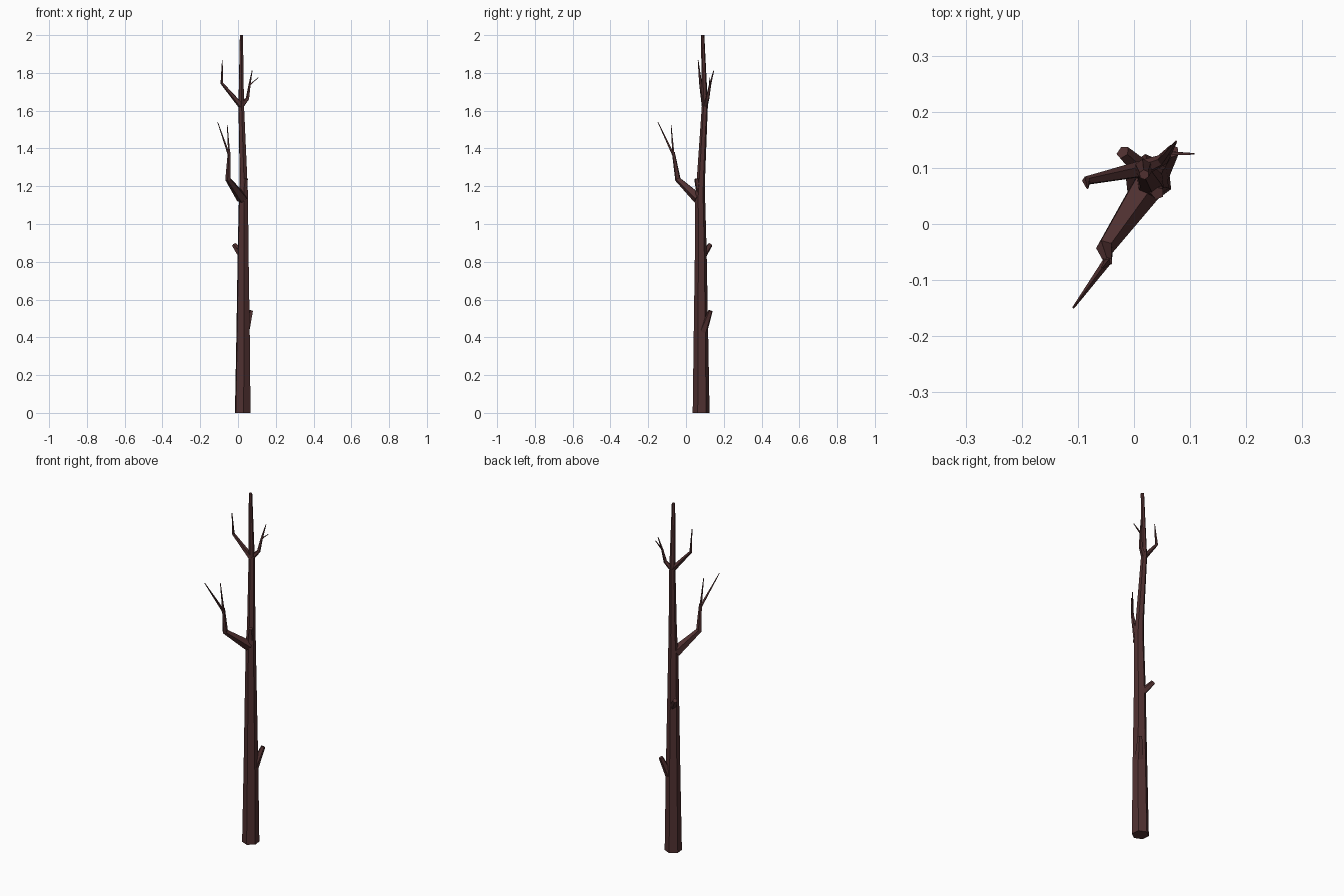
import bpy, bmesh, math
from mathutils import Vector

bark = bpy.data.materials.new("dark_red_brown_bark")
bark.diffuse_color = (0.08, 0.03, 0.03, 1)


def limb(name, path, sides=5, flat=False, turn=0.0):
    """Tapered faceted tube through (x, y, z, radius) points."""
    bm = bmesh.new()
    pts = [Vector(p[:3]) for p in path]
    rings = []
    for i, p in enumerate(pts):
        d = Vector((0, 0, 0))
        if i > 0:
            d += (p - pts[i - 1]).normalized()
        if i < len(pts) - 1:
            d += (pts[i + 1] - p).normalized()
        if flat:
            d = Vector((0, 0, 1))
        d.normalize()
        # keep a steady reference direction so that the rings do not twist
        ref = Vector((0.83, -0.55, 0))
        u = (ref - d * ref.dot(d)).normalized()
        v = d.cross(u)
        ring = []
        for k in range(sides):
            a = turn + 2 * math.pi * k / sides
            ring.append(bm.verts.new(p + (u * math.cos(a) + v * math.sin(a)) * path[i][3]))
        rings.append(ring)
    for a, b in zip(rings, rings[1:]):
        for k in range(sides):
            n = (k + 1) % sides
            bm.faces.new((a[k], a[n], b[n], b[k]))
    bm.faces.new(rings[0][::-1])
    bm.faces.new(rings[-1])
    bmesh.ops.recalc_face_normals(bm, faces=bm.faces[:])
    me = bpy.data.meshes.new(name)
    bm.to_mesh(me)
    bm.free()
    me.materials.append(bark)
    ob = bpy.data.objects.new(name, me)
    bpy.context.collection.objects.link(ob)
    return ob


# Trunk, slightly crooked, with level hexagonal rings
limb("trunk", [(0.025, 0.080, 0, 0.045), (0.027, 0.079, 0.45, 0.038),
               (0.027, 0.078, 0.87, 0.031), (0.029, 0.075, 1.15, 0.026),
               (0.029, 0.079, 1.24, 0.022), (0.017, 0.100, 1.63, 0.016),
               (0.018, 0.088, 2.0, 0.009)], 6, True, math.radians(10))

# Large lower branch with its fork
limb("large_branch", [(0.022, 0.066, 1.135, 0.030), (-0.052, -0.043, 1.237, 0.016),
                      (-0.046, -0.067, 1.38, 0.008)])
limb("large_branch_long_twig", [(-0.046, -0.064, 1.36, 0.008), (-0.108, -0.149, 1.54, 0.002)], 4)
limb("large_branch_short_twig", [(-0.046, -0.066, 1.36, 0.007), (-0.057, -0.079, 1.525, 0.002)], 4)

# Upper left branch
limb("upper_left_branch", [(0.017, 0.098, 1.625, 0.016), (-0.085, 0.077, 1.745, 0.008),
                           (-0.083, 0.064, 1.868, 0.002)])

# Upper right branch with side twig
limb("upper_right_branch", [(0.017, 0.100, 1.625, 0.015), (0.051, 0.114, 1.665, 0.010),
                            (0.062, 0.128, 1.74, 0.006), (0.075, 0.147, 1.812, 0.002)])
limb("upper_right_twig", [(0.061, 0.126, 1.735, 0.005), (0.107, 0.125, 1.775, 0.002)], 4)

# Broken stubs on the trunk
limb("low_stub", [(0.040, 0.090, 0.43, 0.024), (0.069, 0.130, 0.54, 0.012)])
limb("middle_stub", [(0.020, 0.090, 0.835, 0.020), (-0.020, 0.128, 0.89, 0.013)])
limb("high_stub", [(0.030, 0.075, 1.14, 0.018), (0.042, 0.055, 1.24, 0.012)])
